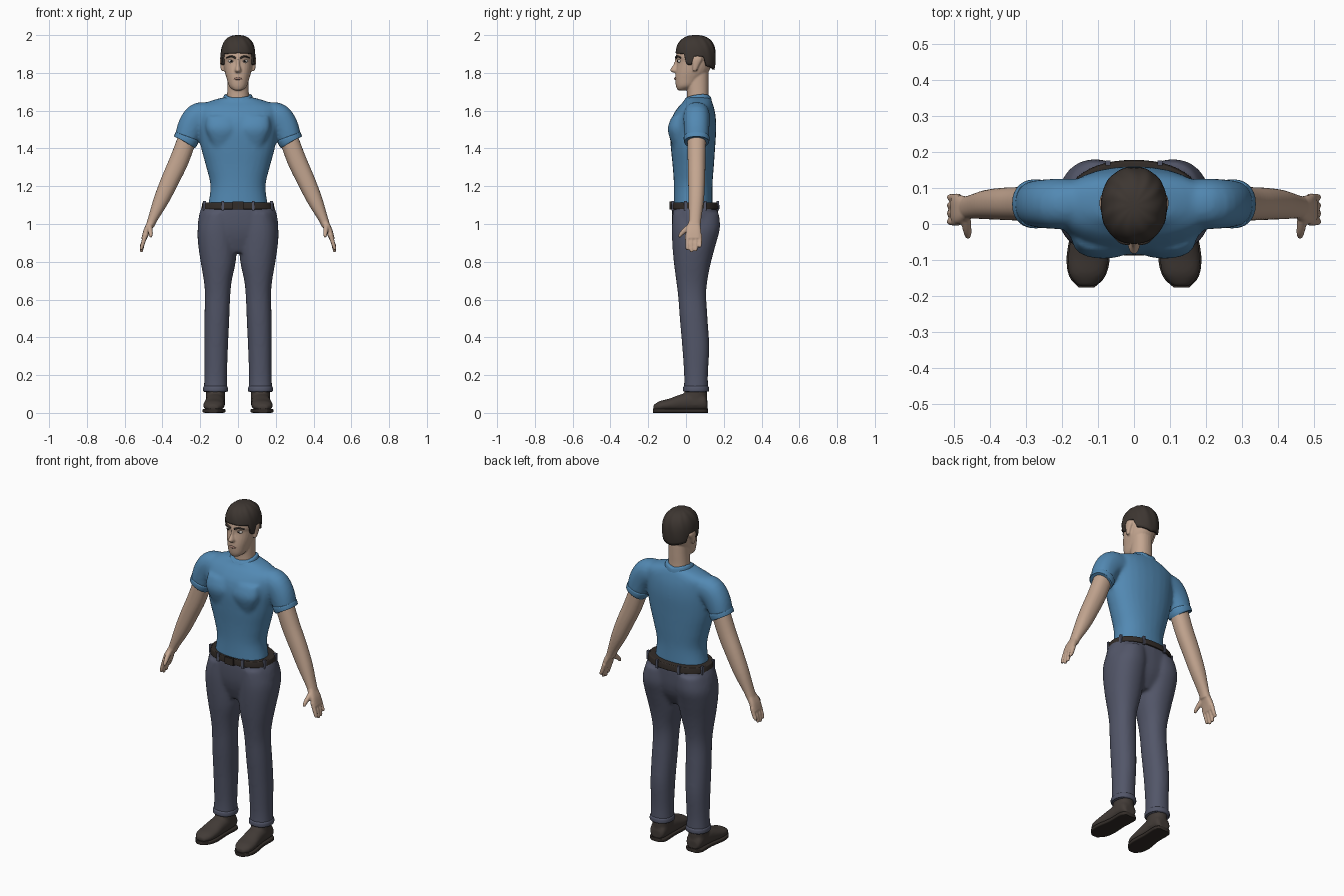
import bpy
import bmesh
import math
from mathutils import Vector

cube = bpy.data.objects.get("Cube")
if cube:
    bpy.data.objects.remove(cube, do_unlink=True)


def material(name, r, g, b):
    mat = bpy.data.materials.new(name)
    mat.use_nodes = True
    mat.diffuse_color = (r, g, b, 1)
    shader = mat.node_tree.nodes["Principled BSDF"]
    shader.inputs["Base Color"].default_value = (r, g, b, 1)
    shader.inputs["Roughness"].default_value = 0.8
    return mat


SHIRT = material("shirt blue", .085, .25, .45)
TROUSER = material("trouser slate", .085, .093, .14)
SKIN = material("skin", .55, .38, .28)
HAIR = material("hair brown", .047, .037, .031)
SHOE = material("shoe brown", .055, .044, .038)
BELT = material("belt dark brown", .032, .025, .021)
WHITE = material("eye white", .65, .62, .58)
IRIS = material("iris dark", .02, .016, .014)
LIP = material("lip", .33, .19, .15)

X, Y, Z = Vector((1, 0, 0)), Vector((0, 1, 0)), Vector((0, 0, 1))
SIDES = (("left", 1), ("right", -1))


def oval(angle, ra, rb, power=2.2):
    """Point on a superellipse."""
    c, s = math.cos(angle), math.sin(angle)
    return (ra * math.copysign(abs(c) ** (2 / power), c),
            rb * math.copysign(abs(s) ** (2 / power), s))


def smooth_path(points, steps):
    """Catmull-Rom interpolation of centre and radii together."""
    p = [Vector(q) for q in points]
    p = [p[0]] + p + [p[-1]]
    out = []
    for i in range(1, len(p) - 2):
        a, b, c, d = p[i - 1:i + 3]
        for k in range(steps):
            t = k / steps
            out.append((b * 2 + (c - a) * t + (a * 2 - b * 5 + c * 4 - d) * t ** 2
                        + (b * 3 - a - c * 3 + d) * t ** 3) * .5)
    return out + [p[-2]]


def loft(bm, points, axis=None, side=Y, power=2.2, n=28, steps=4):
    """Closed skin over oval sections (x, y, z, ra, rb); fixed axis or follow the path."""
    path = smooth_path(points, steps)
    rings = []
    for i, q in enumerate(path):
        centre = Vector(q[:3])
        ahead, behind = path[min(i + 1, len(path) - 1)], path[max(i - 1, 0)]
        t = axis or (Vector(ahead[:3]) - Vector(behind[:3])).normalized()
        u = t.cross(side).normalized()
        v = u.cross(t)
        ring = []
        for k in range(n):
            a, b = oval(2 * math.pi * k / n, q[3], q[4], power)
            ring.append(bm.verts.new(centre + u * a + v * b))
        rings.append(ring)
    for r0, r1 in zip(rings, rings[1:]):
        for k in range(n):
            bm.faces.new((r0[k], r0[k - 1], r1[k - 1], r1[k]))
    bm.faces.new(rings[0])
    bm.faces.new(rings[-1])


def stack(bm, rows, x=0, **kw):
    """Horizontal sections (z, half width, front y, back y[, centre x])."""
    loft(bm, [(r[4] if len(r) > 4 else x, (r[2] + r[3]) / 2, r[0], r[1], (r[3] - r[2]) / 2)
              for r in rows], axis=Z, **kw)


def flip(rows, s):
    return [(r[0] * s, *r[1:]) for r in rows]


def box(bm, centre, size):
    made = bmesh.ops.create_cube(bm, size=1)["verts"]
    bmesh.ops.scale(bm, vec=size, verts=made)
    bmesh.ops.translate(bm, vec=centre, verts=made)


def finish(name, bm, mat, voxel=0, blur=5):
    """Make the object; a voxel size fuses its overlapping volumes."""
    bmesh.ops.recalc_face_normals(bm, faces=bm.faces[:])
    mesh = bpy.data.meshes.new(name)
    bm.to_mesh(mesh)
    bm.free()
    mesh.materials.append(mat)
    obj = bpy.data.objects.new(name, mesh)
    bpy.context.collection.objects.link(obj)
    if voxel:
        fuse = obj.modifiers.new("Fuse", "REMESH")
        fuse.mode = "VOXEL"
        fuse.voxel_size = voxel
        fuse.use_smooth_shade = True
        relax = obj.modifiers.new("Relax", "SMOOTH")
        relax.factor, relax.iterations = .5, blur
    else:
        bpy.ops.object.select_all(action="DESELECT")
        obj.select_set(True)
        bpy.context.view_layer.objects.active = obj
        bpy.ops.object.shade_smooth_by_angle(angle=math.radians(45))
    return obj


# Shirt: torso, chest muscles and sleeves fused together
bm = bmesh.new()
stack(bm, [(1.09, .16, -.065, .14), (1.2, .146, -.064, .14), (1.3, .168, -.07, .147),
           (1.4, .195, -.08, .154), (1.5, .21, -.086, .16), (1.57, .215, -.072, .157),
           (1.62, .21, -.04, .147), (1.65, .15, -.012, .137), (1.67, .08, -.005, .128)])
for _, s in SIDES:
    stack(bm, [(1.41, .05, -.07, 0), (1.5, .085, -.097, 0), (1.57, .08, -.075, 0)], x=.085 * s)
    loft(bm, flip([(.12, .058, 1.57, .065, .065), (.2, .056, 1.568, .077, .07),
                   (.246, .056, 1.52, .072, .068), (.275, .056, 1.447, .062, .064)], s))
finish("shirt", bm, SHIRT, .01, 6)

for side, s in SIDES:
    bm = bmesh.new()
    loft(bm, flip([(.268, .056, 1.464, .062, .064), (.27, .056, 1.459, .066, .068),
                   (.279, .056, 1.438, .065, .067), (.281, .056, 1.434, .061, .063)], s))
    finish(side + "_sleeve_cuff", bm, SHIRT)

# Collar, raised at the sides and dipping front and back
bm = bmesh.new()
stack(bm, [(1.635, .082, -.024, .138), (1.655, .08, -.02, .137), (1.675, .074, -.012, .133),
           (1.682, .068, -.004, .127)], n=40)
for v in bm.verts:
    v.co.z += .3 * abs(v.co.x) - .018 + .12 * (v.co.y - .055)
finish("collar", bm, SHIRT)

# Trousers: hips and legs fused together
bm = bmesh.new()
stack(bm, [(.85, .11, -.035, .11), (.92, .185, -.06, .15), (.98, .212, -.072, .166),
           (1.05, .206, -.075, .17), (1.1, .188, -.072, .17)])
for _, s in SIDES:
    rows = [(.11, .063, -.012, .118, .119), (.2, .06, -.01, .116, .118),
            (.35, .063, -.02, .123, .116), (.5, .066, -.033, .114, .112),
            (.62, .067, -.042, .107, .108), (.7, .074, -.052, .113, .107),
            (.8, .093, -.065, .133, .105), (.9, .103, -.073, .16, .109),
            (.98, .104, -.075, .18, .109), (1.06, .09, -.07, .174, .1)]
    stack(bm, [(*r[:4], r[4] * s) for r in rows])
finish("trousers", bm, TROUSER, .01, 5)

for side, s in SIDES:
    bm = bmesh.new()
    stack(bm, [(.112, .063, -.012, .118), (.118, .066, -.016, .122),
               (.135, .065, -.015, .121), (.142, .06, -.01, .116)], x=.119 * s)
    finish(side + "_trouser_hem", bm, TROUSER)

# Belt with loops and buckle
bm = bmesh.new()
stack(bm, [(1.078, .19, -.076, .174), (1.082, .193, -.08, .178),
           (1.11, .189, -.078, .174), (1.114, .183, -.073, .168)], n=48)
finish("belt", bm, BELT)
bm = bmesh.new()
for deg in (22, 70, 110, 158, 202, 247, 293, 338):
    x, y = oval(math.radians(deg), .19, .127)
    box(bm, (x, y + .049, 1.096), (.014, .014, .05))
finish("belt_loops", bm, TROUSER)
bm = bmesh.new()
box(bm, (0, -.081, 1.097), (.056, .012, .042))
finish("belt_buckle", bm, BELT)

# Shoes and soles
for side, s in SIDES:
    bm = bmesh.new()
    loft(bm, flip([(.12, .113, .04, .025, .032), (.12, .095, .055, .045, .048),
                   (.12, .03, .058, .05, .05), (.123, -.03, .052, .045, .052),
                   (.127, -.09, .042, .033, .056), (.13, -.14, .036, .026, .05),
                   (.132, -.172, .028, .014, .024)], s), side=X, axis=-Y)
    stack(bm, [(.04, .05, -.015, .11), (.1, .05, -.01, .112), (.14, .05, 0, .11)], x=.119 * s)
    finish(side + "_shoe", bm, SHOE, .007, 3)
    bm = bmesh.new()
    loft(bm, flip([(.12, .116, .011, .011, .03), (.12, .09, .011, .011, .052),
                   (.122, 0, .011, .011, .051), (.127, -.09, .011, .011, .06),
                   (.13, -.145, .011, .011, .05), (.132, -.176, .011, .011, .022)], s),
         side=X, axis=-Y, power=6)
    finish(side + "_sole", bm, BELT)

# Arms with hands
for side, s in SIDES:
    bm = bmesh.new()
    loft(bm, flip([(.262, .056, 1.47, .05, .05), (.31, .056, 1.34, .051, .047),
                   (.358, .056, 1.235, .048, .045), (.405, .054, 1.13, .041, .041),
                   (.45, .048, 1.03, .026, .033), (.466, .045, .99, .022, .032)], s))
    loft(bm, flip([(.458, .045, 1.01, .02, .03), (.482, .04, .965, .018, .04),
                   (.498, .04, .92, .014, .041)], s), power=2.8)
    for y, tip in ((.006, .862), (.029, .85), (.052, .855), (.074, .875)):
        loft(bm, flip([(.488, y, .945, .012, .011), (.503, y, .9, .011, .0105),
                       (.511, y, tip + .01, .009, .009), (.512, y, tip, .006, .006)], s), n=12)
    loft(bm, flip([(.468, .03, .995, .014, .016), (.465, -.004, .968, .013, .014),
                   (.462, -.025, .948, .011, .011), (.461, -.037, .93, .007, .007)], s), n=12)
    finish(side + "_arm", bm, SKIN, .0048, 2)

# Head: neck, skull, jaw, nose and ears fused together
bm = bmesh.new()
stack(bm, [(1.61, .064, .002, .126), (1.68, .058, .006, .12), (1.74, .056, .004, .12),
           (1.8, .056, .01, .12)])
stack(bm, [(1.708, .024, -.044, .0), (1.73, .047, -.053, .05), (1.77, .06, -.057, .09),
           (1.81, .071, -.054, .122), (1.86, .079, -.047, .142), (1.89, .082, -.053, .147),
           (1.95, .074, -.034, .138), (1.982, .043, 0, .1)])
stack(bm, [(1.885, .01, -.055, 0), (1.845, .011, -.066, 0), (1.815, .018, -.085, 0),
           (1.802, .015, -.07, 0)], n=16)
for _, s in SIDES:
    stack(bm, [(1.81, .007, .036, .056), (1.84, .012, .034, .07), (1.872, .014, .031, .086),
               (1.892, .009, .04, .078)], x=.082 * s, n=16)
finish("head", bm, SKIN, .0048, 2)

# Eyes, brows and lips
for side, s in SIDES:
    for part, mat, r, y in (("eye", WHITE, .014, -.032), ("iris", IRIS, .0075, -.0415)):
        bm = bmesh.new()
        bmesh.ops.create_uvsphere(bm, u_segments=16, v_segments=10, radius=r)
        bmesh.ops.scale(bm, vec=(1.2 if part == "eye" else .9, .9, .7), verts=bm.verts[:])
        bmesh.ops.translate(bm, vec=(.035 * s, y, 1.862), verts=bm.verts[:])
        finish(side + "_" + part, bm, mat)
    bm = bmesh.new()
    loft(bm, flip([(.013, -.053, 1.879, .005, .006), (.036, -.047, 1.888, .005, .007),
                   (.06, -.027, 1.88, .003, .005)], s), n=12)
    finish(side + "_brow", bm, HAIR)
bm = bmesh.new()
loft(bm, [(-.025, -.048, 1.766, .002, .004), (0, -.057, 1.77, .007, .006),
          (.025, -.048, 1.766, .002, .004)], n=12)
finish("lips", bm, LIP)

# Hair: dome whose lower edge follows fringe, sideburns, ears and nape
HAIRLINE = [(0, 1.905), (1, 1.9), (1.13, 1.845), (1.37, 1.84), (1.5, 1.888),
            (1.95, 1.885), (2.15, 1.835), (3.2, 1.815)]


def hairline(turn):
    for (a, za), (b, zb) in zip(HAIRLINE, HAIRLINE[1:]):
        if turn <= b:
            return za + (zb - za) * (turn - a) / (b - a)


bm = bmesh.new()
count, levels, grid = 96, 18, []
for j in range(levels + 1):
    t = math.sin(j / levels * math.pi / 2)
    ring = []
    for k in range(count):
        a = 2 * math.pi * k / count
        low = hairline(min(a, 2 * math.pi - a))
        z = low + (2 - low) * t
        u = (z - 1.88) / .12
        s = max(0, 1 - u ** 2.5) ** .4 if u > 0 else 1 - .25 * u * u
        s *= 1 + .025 * t * math.sin(11 * a + 5 * t)
        y, x = oval(a, .107 * s, .092 * s)
        ring.append(bm.verts.new((x, .051 - y, z)))
    grid.append(ring)
for r0, r1 in zip(grid, grid[1:]):
    for k in range(count):
        bm.faces.new((r0[k - 1], r0[k], r1[k], r1[k - 1]))
bmesh.ops.remove_doubles(bm, verts=bm.verts[:], dist=.0001)
hair = finish("hair", bm, HAIR)
shell = hair.modifiers.new("Thickness", "SOLIDIFY")
shell.thickness, shell.offset = .014, -1
